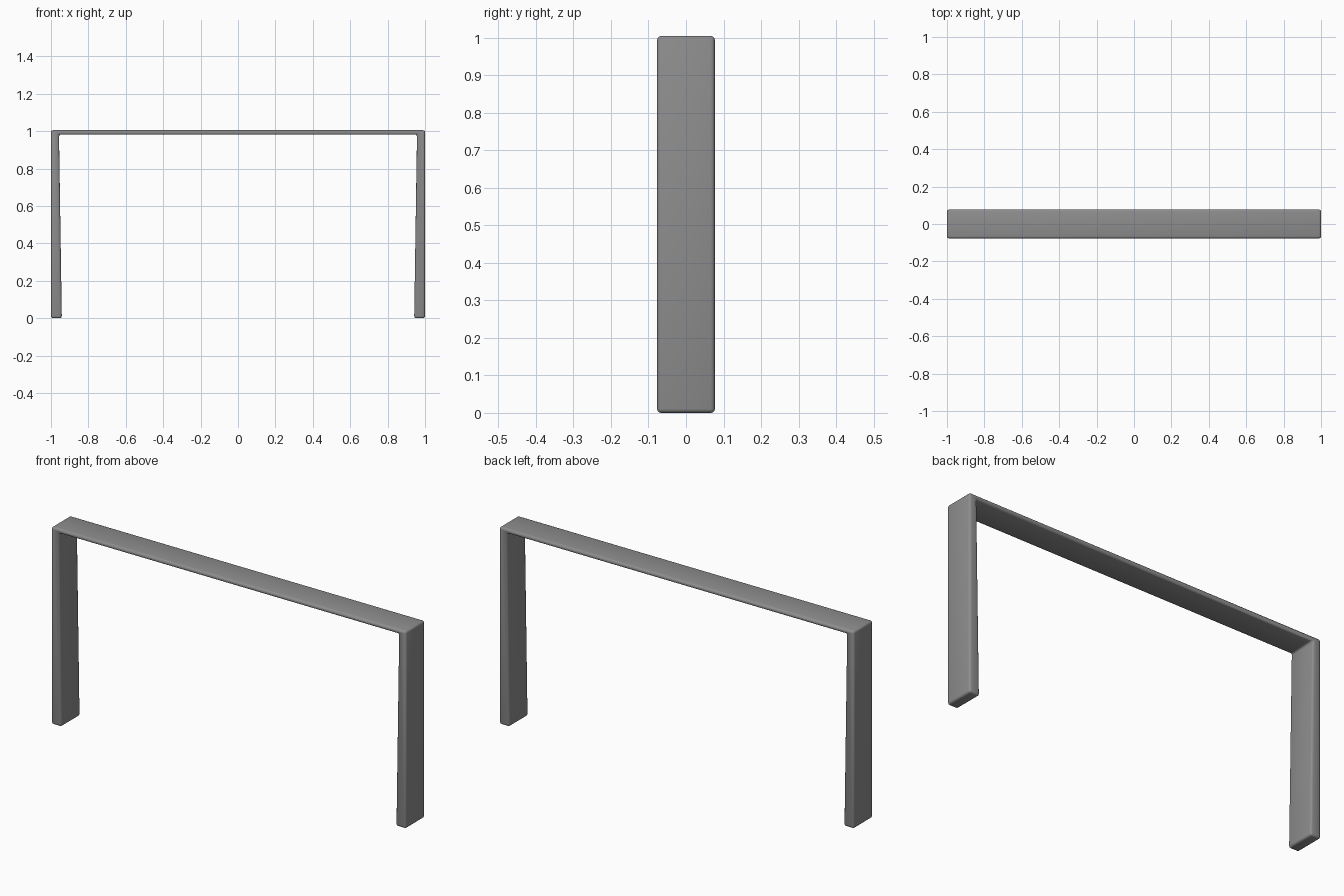
import bpy, bmesh

if "Cube" in bpy.data.objects:
    bpy.data.objects.remove(bpy.data.objects["Cube"])

HALF_DEPTH = 0.077
TOP = 1.005

# Arch outline: thin beam on two legs that thicken toward the floor
right_side = [(0.957, 0.982), (0.942, 0.0), (1.0, 0.0), (1.0, TOP)]
outline = right_side + [(-x, z) for x, z in reversed(right_side)]

bm = bmesh.new()
face = bm.faces.new([bm.verts.new((x, -HALF_DEPTH, z)) for x, z in outline])
ext = bmesh.ops.extrude_face_region(bm, geom=[face])
verts = [g for g in ext["geom"] if isinstance(g, bmesh.types.BMVert)]
bmesh.ops.translate(bm, verts=verts, vec=(0, 2 * HALF_DEPTH, 0))
bmesh.ops.recalc_face_normals(bm, faces=bm.faces)

mesh = bpy.data.meshes.new("table_frame")
bm.to_mesh(mesh)
bm.free()
frame = bpy.data.objects.new("table_frame", mesh)
bpy.context.collection.objects.link(frame)

# Dark metal finish
metal = bpy.data.materials.new("dark_metal")
metal.diffuse_color = (0.27, 0.27, 0.27, 1)
metal.use_nodes = True
metal.node_tree.nodes["Principled BSDF"].inputs["Base Color"].default_value = metal.diffuse_color
mesh.materials.append(metal)

# Softly rounded edges, smooth all over
bevel = frame.modifiers.new("rounded_edges", "BEVEL")
bevel.width = 0.011
bevel.segments = 3
bevel.limit_method = "ANGLE"
mesh.shade_smooth()
